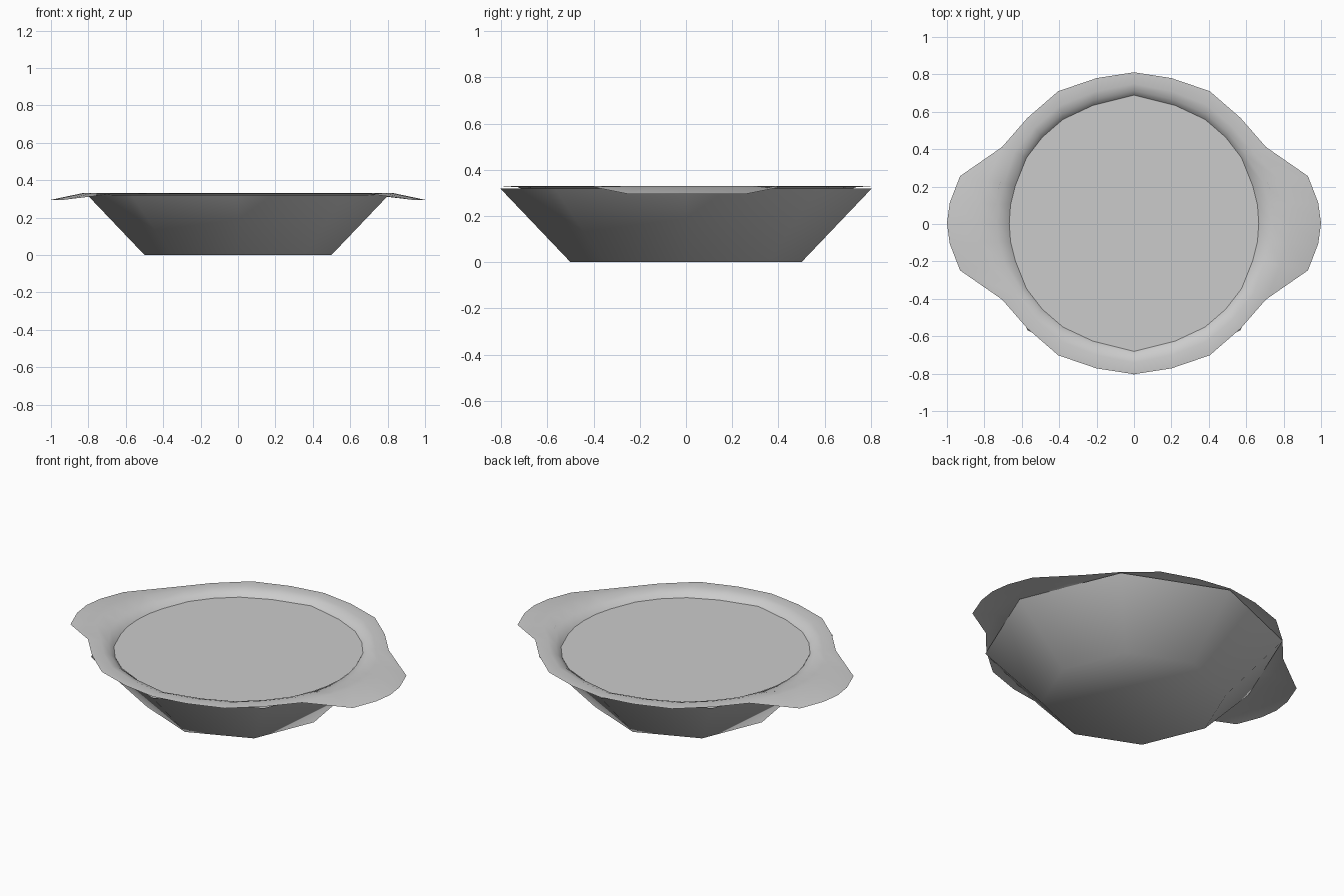
import bpy, bmesh, math

cube = bpy.data.objects.get("Cube")
if cube:
    bpy.data.objects.remove(cube, do_unlink=True)

grey = bpy.data.materials.new("pale_grey")
grey.use_nodes = True
grey.diffuse_color = (0.6, 0.6, 0.6, 1)
grey.node_tree.nodes["Principled BSDF"].inputs["Base Color"].default_value = (0.6, 0.6, 0.6, 1)


def loft(name, rings, cap=False, angle=40):
    """Skin a stack of closed rings, optionally capping the first one."""
    bm = bmesh.new()
    loops = [[bm.verts.new(p) for p in ring] for ring in rings]
    for a, b in zip(loops, loops[1:]):
        n = len(a)
        for i in range(n):
            j = (i + 1) % n
            bm.faces.new((a[i], a[j], b[j], b[i]))
    if cap:
        bm.faces.new(list(reversed(loops[0])))
    mesh = bpy.data.meshes.new(name)
    bm.to_mesh(mesh)
    bm.free()
    obj = bpy.data.objects.new(name, mesh)
    bpy.context.collection.objects.link(obj)
    mesh.materials.append(grey)
    bpy.ops.object.select_all(action="DESELECT")
    obj.select_set(True)
    bpy.context.view_layer.objects.active = obj
    bpy.ops.object.shade_smooth_by_angle(angle=math.radians(angle))
    return obj


def octagon(r, z):
    return [(r * math.cos(i * math.pi / 4), r * math.sin(i * math.pi / 4), z) for i in range(8)]


def mirror_quarter(q):
    """Quarter outline from +x to +y, mirrored into a closed ring."""
    half = q + [(-x, y) for x, y in q[-2::-1]]
    return half + [(x, -y) for x, y in half[-2:0:-1]]


def lift(outline, z, dy=0.004):
    return [(x, y + dy, z(x) if callable(z) else z) for x, y in outline]


def blend(a, b, t):
    return [(p[0] + (q[0] - p[0]) * t, p[1] + (q[1] - p[1]) * t) for p, q in zip(a, b)]


# Outlines of the rim with its two handles, and of the opening
outer = mirror_quarter([(1, 0), (.985, .11), (.93, .252), (.705, .408), (.57, .563),
                        (.405, .706), (.2, .776), (0, .807)])
inner = mirror_quarter([(.667, 0), (.66, .1), (.635, .2), (.575, .35), (.49, .46),
                        (.38, .555), (.22, .63), (0, .685)])

# Eight-sided bowl body with a flat base
loft("bowl", [octagon(.5, 0), octagon(.805, .32)], cap=True, angle=50)

# Rim: drooping handles outside, rolled edge falling to the filling inside
crest = blend(inner, outer, .5)
throat = blend(inner, outer, .2)
under = [(x * .98, y * .98) for x, y in inner]
loft("rim", [lift(outer, lambda x: .295 if abs(x) > .9 else .326),
             lift(crest, .33), lift(throat, .316), lift(inner, .295), lift(under, .27)], angle=60)

# Flat filling
filling = loft("filling", [lift(list(reversed(inner)), .296)], cap=True)
